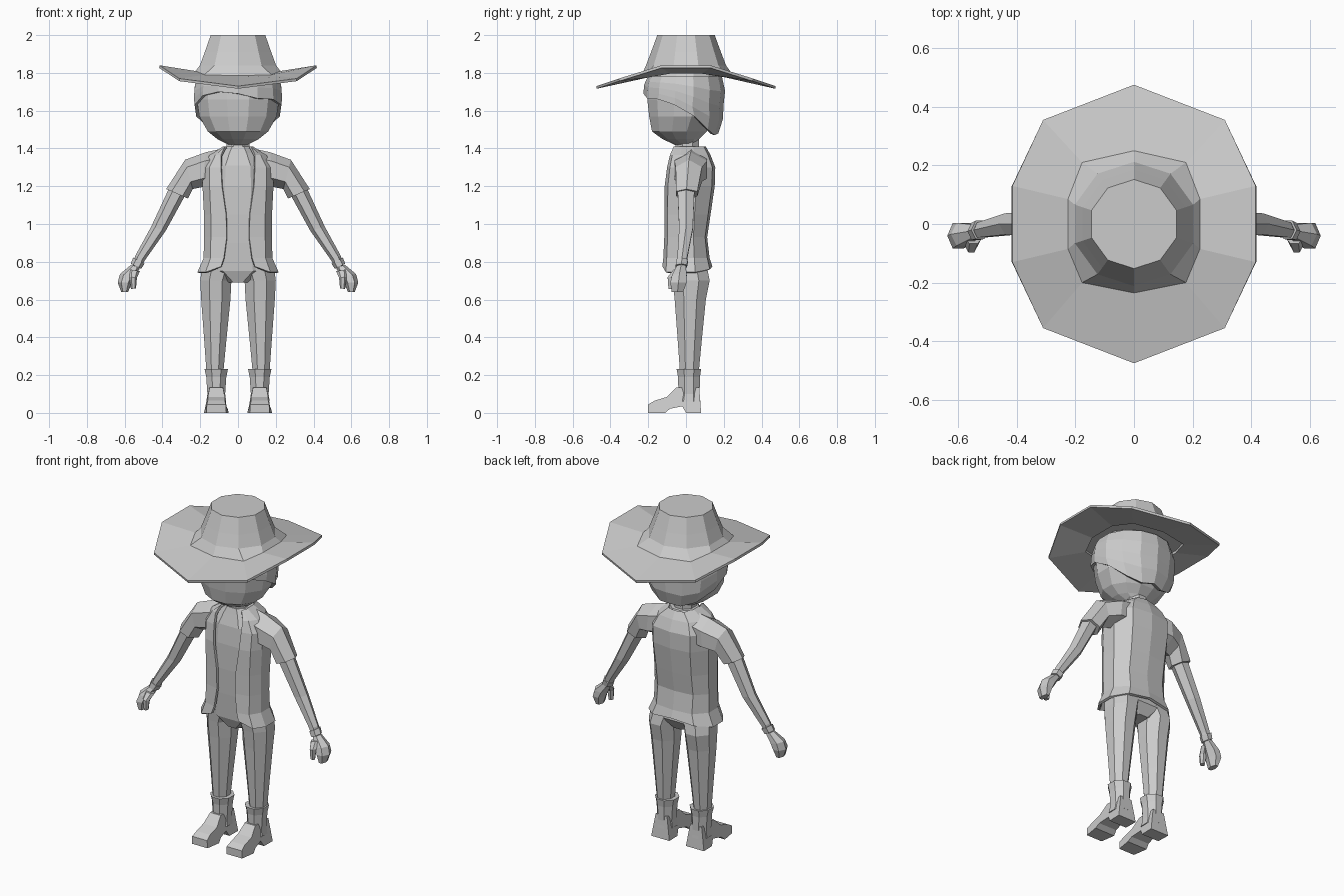
import bpy, bmesh
from math import sin, cos, pi, radians
from mathutils import Vector

cube = bpy.data.objects.get("Cube")
if cube:
    bpy.data.objects.remove(cube, do_unlink=True)

grey = bpy.data.materials.new("plain grey")
grey.use_nodes = True
grey.diffuse_color = (0.6, 0.6, 0.6, 1)
grey.node_tree.nodes["Principled BSDF"].inputs["Base Color"].default_value = (0.6, 0.6, 0.6, 1)


def make(name, verts, faces, thick=0, mirror=False):
    """Mesh object from points and faces, with optional thickness and mirroring in x."""
    mesh = bpy.data.meshes.new(name)
    bm = bmesh.new()
    vs = [bm.verts.new(v) for v in verts]
    for f in faces:
        bm.faces.new([vs[i] for i in f])
    bmesh.ops.recalc_face_normals(bm, faces=bm.faces)
    bm.to_mesh(mesh)
    bm.free()
    ob = bpy.data.objects.new(name, mesh)
    bpy.context.collection.objects.link(ob)
    mesh.materials.append(grey)
    if mirror:
        m = ob.modifiers.new("mirror", 'MIRROR')
        m.use_clip = True
    if thick:
        s = ob.modifiers.new("thickness", 'SOLIDIFY')
        s.thickness = thick
        s.offset = -1
    return ob


def loft(name, rings, caps=True, closed=True, **kw):
    """Skin between rings that have the same number of points."""
    n = len(rings[0])
    faces = []
    for r in range(len(rings) - 1):
        for i in range(n if closed else n - 1):
            j = (i + 1) % n
            faces.append((r * n + i, r * n + j, r * n + n + j, r * n + n + i))
    if caps:
        last = (len(rings) - 1) * n
        faces += [tuple(range(n)), tuple(range(last, last + n))]
    return make(name, [p for ring in rings for p in ring], faces, **kw)


def level(z, x0, x1, y0, y1, n=8, turn=0.5):
    """Horizontal oval ring that fills the given box."""
    k = cos(pi / n) if turn else 1
    a = [2 * pi * (i + turn) / n for i in range(n)]
    return [((x0 + x1) / 2 + (x1 - x0) / 2 * cos(t) / k,
             (y0 + y1) / 2 + (y1 - y0) / 2 * sin(t) / k, z) for t in a]


def slanted(top, low, y, hy, n=6):
    """Limb ring from its outer and inner (x, z) points, with half depth hy."""
    t, b = Vector((top[0], y, top[1])), Vector((low[0], y, low[1]))
    c, h = (t + b) / 2, (t - b) / 2
    return [c + h * cos(2 * pi * i / n) + Vector((0, hy * sin(2 * pi * i / n), 0))
            for i in range(n)]


# Hat: ten-sided, the brim curls up at the sides
def hat_ring(half):
    """Full ring from five points going from the back, over +x, to the front."""
    return half + [(-x, y, z) for x, y, z in half[-2:0:-1]]


brim_out = hat_ring([(0, .475, 1.73), (.31, .355, 1.77), (.415, .13, 1.84),
                     (.415, -.13, 1.84), (.31, -.355, 1.77), (0, -.475, 1.73)])
brim_in = hat_ring([(0, .25, 1.785), (.177, .21, 1.79), (.225, .085, 1.81),
                    (.225, -.085, 1.81), (.177, -.2, 1.79), (0, -.235, 1.785)])
loft("hat_brim", [brim_out, brim_in], caps=False, thick=0.014)


def crown_ring(r, z):
    return [(r * sin(2 * pi * i / 10), r * cos(2 * pi * i / 10), z) for i in range(10)]


loft("hat_crown", [brim_in, crown_ring(.212, 1.84), crown_ring(.185, 1.91),
                   crown_ring(.152, 2.0)])

# Head: rows of height, half width, front and back
HEAD = [(1.415, .04, -.05, .05), (1.45, .11, -.125, .07), (1.49, .16, -.18, .11),
        (1.57, .205, -.195, .16), (1.66, .218, -.205, .185), (1.74, .212, -.2, .185),
        (1.80, .18, -.17, .16)]
loft("head", [level(z, -w, w, f, b, 12) for z, w, f, b in HEAD])


def on_head(t, z, grow):
    """Point on the head at angle t from the front, pushed out a little."""
    for a, b in zip(HEAD, HEAD[1:]):
        if z <= b[0]:
            k = (z - a[0]) / (b[0] - a[0])
            w, f, bk = [p + (q - p) * k for p, q in zip(a[1:], b[1:])]
            break
    w, f, bk = w + grow, f - grow, bk + grow
    return ((w * sin(t)), (f + bk) / 2 - (bk - f) / 2 * cos(t), z)


# Hair: a cap with a swept fringe, long at the nape
lower = [1.69, 1.665, 1.66, 1.63, 1.57, 1.50, 1.47, 1.48]
lower += lower[-2:2:-1] + [1.68, 1.70]
hair = []
for step in range(5):
    ring = []
    for i, low in enumerate(lower):
        z = 1.78 + (low - 1.78) * step / 4
        x, y, z = on_head(2 * pi * i / len(lower), z, .022)
        back = max(0, (1.62 - z)) * (.35 if y > 0 else 0)
        ring.append((x, y + back, z))
    hair.append(ring)
loft("hair", hair, caps=False, thick=0.025)

# Neck
loft("neck", [level(1.34, -.07, .07, -.05, .085), level(1.41, -.06, .06, -.055, .07),
              level(1.46, -.06, .06, -.05, .07)])

# Shirt seen between the vest edges, and hips
SHIRT = [(.69, .06, -.06, .08), (.75, .19, -.085, .115), (.9, .165, -.095, .09),
         (1.05, .16, -.1, .11), (1.2, .165, -.1, .13), (1.31, .16, -.09, .13),
         (1.375, .11, -.07, .11), (1.41, .075, -.06, .09)]
loft("shirt_and_hips", [level(z, -w, w, f, b) for z, w, f, b in SHIRT])

# Vest: height, half width, front, back, front edge
VEST = [(.745, .215, -.125, .14, .09), (.82, .182, -.12, .125, .075),
        (.93, .18, -.115, .112, .06), (1.05, .18, -.115, .13, .063),
        (1.2, .188, -.113, .152, .085), (1.30, .19, -.1, .155, .09),
        (1.365, .15, -.085, .13, .09), (1.41, .08, -.065, .105, .07)]


def vest_ring(z, w, f, b, edge):
    lift = .03 if z < .8 else 0
    half = [(edge, f, z + lift), (w * .8, f * .85, z), (w, f * .35, z), (w, b * .35, z),
            (w * .65, b * .9, z + lift / 2), (0, b, z + lift)]
    return half


loft("vest", [vest_ring(*row) for row in VEST], caps=False, closed=False,
     mirror=True, thick=0.014)

# Sleeves and arms
loft("sleeves", [slanted((.08, 1.40), (.14, 1.2), .03, .09),
                 slanted((.17, 1.38), (.19, 1.195), .025, .1),
                 slanted((.28, 1.34), (.24, 1.185), .015, .08),
                 slanted((.38, 1.185), (.265, 1.135), .003, .066)], mirror=True)
loft("arms", [slanted((.36, 1.2), (.275, 1.16), 0, .052),
              slanted((.46, .985), (.382, .965), 0, .042),
              slanted((.545, .83), (.495, .805), -.02, .03),
              slanted((.555, .78), (.515, .765), -.025, .028)], mirror=True)
loft("cuffs", [slanted((.555, .822), (.495, .79), -.02, .036),
               slanted((.568, .79), (.513, .763), -.025, .034)], mirror=True)

# Hands: palm with curled fingers, and a thumb
loft("hands", [slanted((.565, .785), (.52, .765), -.025, .027),
               slanted((.625, .735), (.545, .72), -.035, .045),
               slanted((.637, .69), (.562, .69), -.04, .05),
               slanted((.618, .64), (.582, .64), -.045, .035)], mirror=True)
loft("thumbs", [slanted((.575, .76), (.52, .75), -.05, .02),
                slanted((.575, .72), (.535, .715), -.078, .022),
                slanted((.567, .655), (.54, .66), -.08, .015)], mirror=True)

# Trouser legs
LEG = [(.78, .005, .19, -.08, .11), (.7, .035, .2, -.07, .125), (.6, .04, .195, -.06, .105),
       (.4, .06, .18, -.045, .085), (.19, .08, .165, -.03, .065)]
loft("trouser_legs", [level(*row) for row in LEG], mirror=True)

# Boots: shaft and shaped foot
SHAFT = [(.232, .053, .177, -.05, .08), (.19, .062, .168, -.042, .074),
         (.1, .068, .162, -.04, .072), (.06, .062, .168, -.05, .076)]
loft("boot_shafts", [level(*row) for row in SHAFT], mirror=True)

# Foot outline: depth, height, half width
FOOT = [(.08, 0, .06), (.0, 0, .058), (-.02, .035, .05), (-.085, .022, .06), (-.11, 0, .066),
        (-.2, 0, .052), (-.2, .045, .05), (-.165, .065, .045), (-.1, .085, .045),
        (-.05, .135, .035), (.07, .135, .038)]
loft("boot_feet", [[(.115 + s * w, y, z) for y, z, w in FOOT] for s in (-1, 1)], mirror=True)
